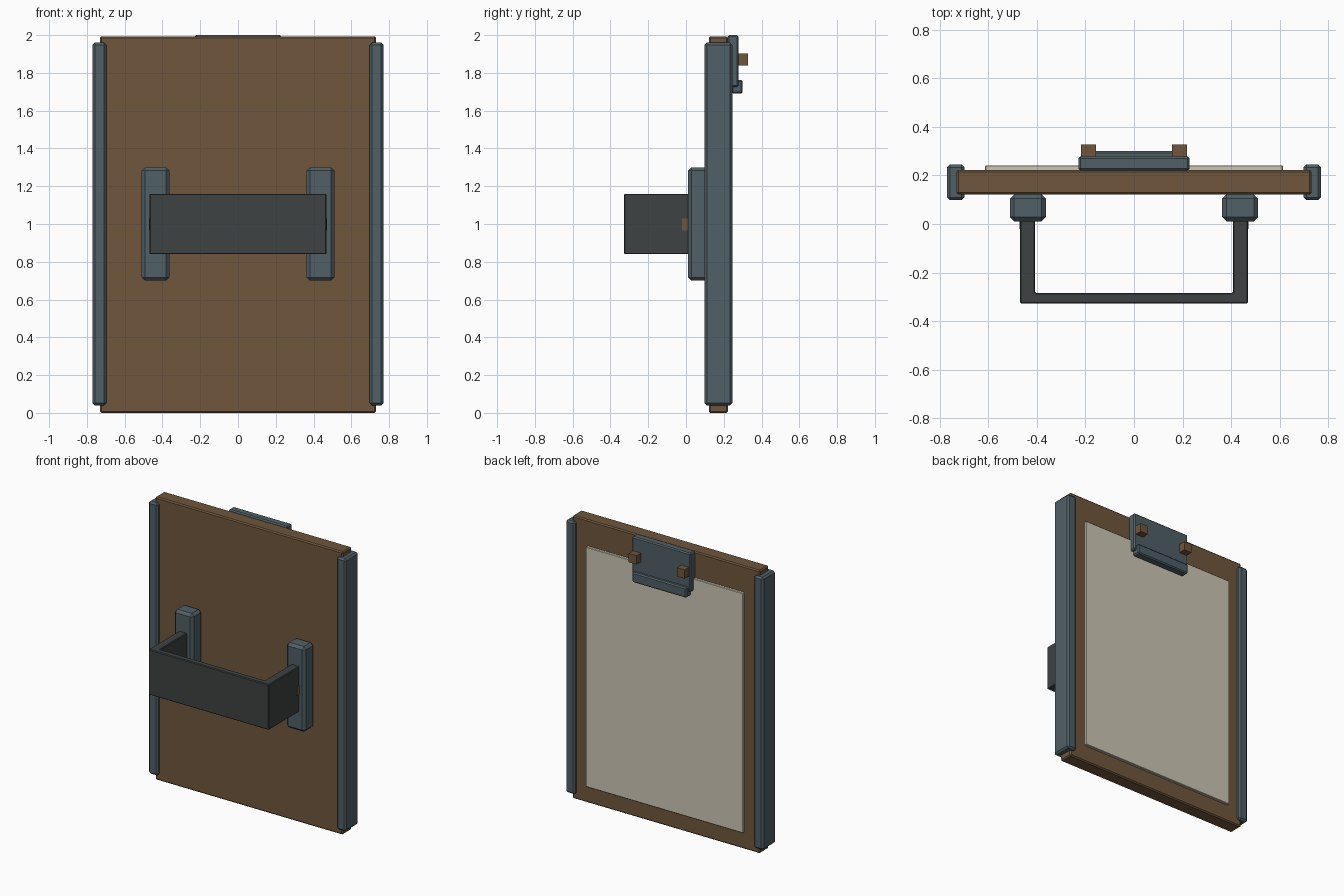
import bpy, bmesh

if "Cube" in bpy.data.objects:
    bpy.data.objects.remove(bpy.data.objects["Cube"])


def material(name, rgb):
    """Flat material from an sRGB 0-255 colour."""
    m = bpy.data.materials.new(name)
    lin = [((c / 255 + 0.055) / 1.055) ** 2.4 for c in rgb]
    m.diffuse_color = (*lin, 1)
    m.use_nodes = True
    m.node_tree.nodes["Principled BSDF"].inputs["Base Color"].default_value = m.diffuse_color
    return m


BROWN = material("brown_leather", (111, 86, 60))
SLATE = material("slate_metal", (80, 96, 103))
DARK = material("dark_strap", (62, 66, 66))
PAPER = material("pale_paper", (205, 199, 181))


def finish(name, bm, mat, bevel):
    bmesh.ops.recalc_face_normals(bm, faces=bm.faces)
    mesh = bpy.data.meshes.new(name)
    bm.to_mesh(mesh)
    bm.free()
    mesh.materials.append(mat)
    obj = bpy.data.objects.new(name, mesh)
    bpy.context.collection.objects.link(obj)
    if bevel:
        mod = obj.modifiers.new("chamfer", 'BEVEL')
        mod.width = bevel
        mod.segments = 1
        mod.limit_method = 'ANGLE'
    return obj


def box(name, x, y, z, mat, bevel=0.0):
    """Box from (min, max) ranges, with chamfered edges."""
    bm = bmesh.new()
    bmesh.ops.create_cube(bm, size=1)
    for v in bm.verts:
        v.co = [r[0] + (c + 0.5) * (r[1] - r[0]) for c, r in zip(v.co, (x, y, z))]
    return finish(name, bm, mat, bevel)


def pair(name, x, y, z, mat, bevel=0.0):
    """Box on the right and its mirror on the left."""
    box(name + "_right", x, y, z, mat, bevel)
    box(name + "_left", (-x[1], -x[0]), y, z, mat, bevel)


# Board with edge rails
box("board", (-0.731, 0.731), (0.121, 0.222), (0, 1.993), BROWN, 0.008)
pair("edge_rail", (0.697, 0.77), (0.098, 0.245), (0.04, 1.96), SLATE, 0.012)

# Paper sheet on the back
box("paper", (-0.612, 0.612), (0.21, 0.241), (0.12, 1.81), PAPER, 0.003)

# Clip: plate, lower lip and two knobs
box("clip_plate", (-0.229, 0.229), (0.22, 0.277), (1.725, 2.0), SLATE, 0.008)
box("clip_lip", (-0.212, 0.212), (0.242, 0.3), (1.69, 1.762), SLATE, 0.008)
pair("clip_knob", (0.157, 0.218), (0.265, 0.327), (1.84, 1.902), BROWN)

# Handle mounts on the front
pair("handle_mount", (0.363, 0.511), (0.011, 0.122), (0.70, 1.30), SLATE, 0.018)

# U-shaped handle strap, extruded upward from its plan outline
half = [(0.469, 0.03), (0.469, -0.327), (0.407, -0.284), (0.407, 0.03)]
outline = [half[3], half[0], half[1]]
outline += [(-px, py) for px, py in (half[1], half[0], half[3], half[2])]
outline.append(half[2])
bm = bmesh.new()
base = bm.faces.new([bm.verts.new((px, py, 0.84)) for px, py in outline])
top = bmesh.ops.extrude_face_region(bm, geom=[base])["geom"]
bmesh.ops.translate(bm, vec=(0, 0, 0.32),
                    verts=[g for g in top if isinstance(g, bmesh.types.BMVert)])
finish("handle_strap", bm, DARK, 0.005)

# Pins through the strap ends
pair("strap_pin", (0.42, 0.472), (-0.02, 0.04), (0.966, 1.028), BROWN)
